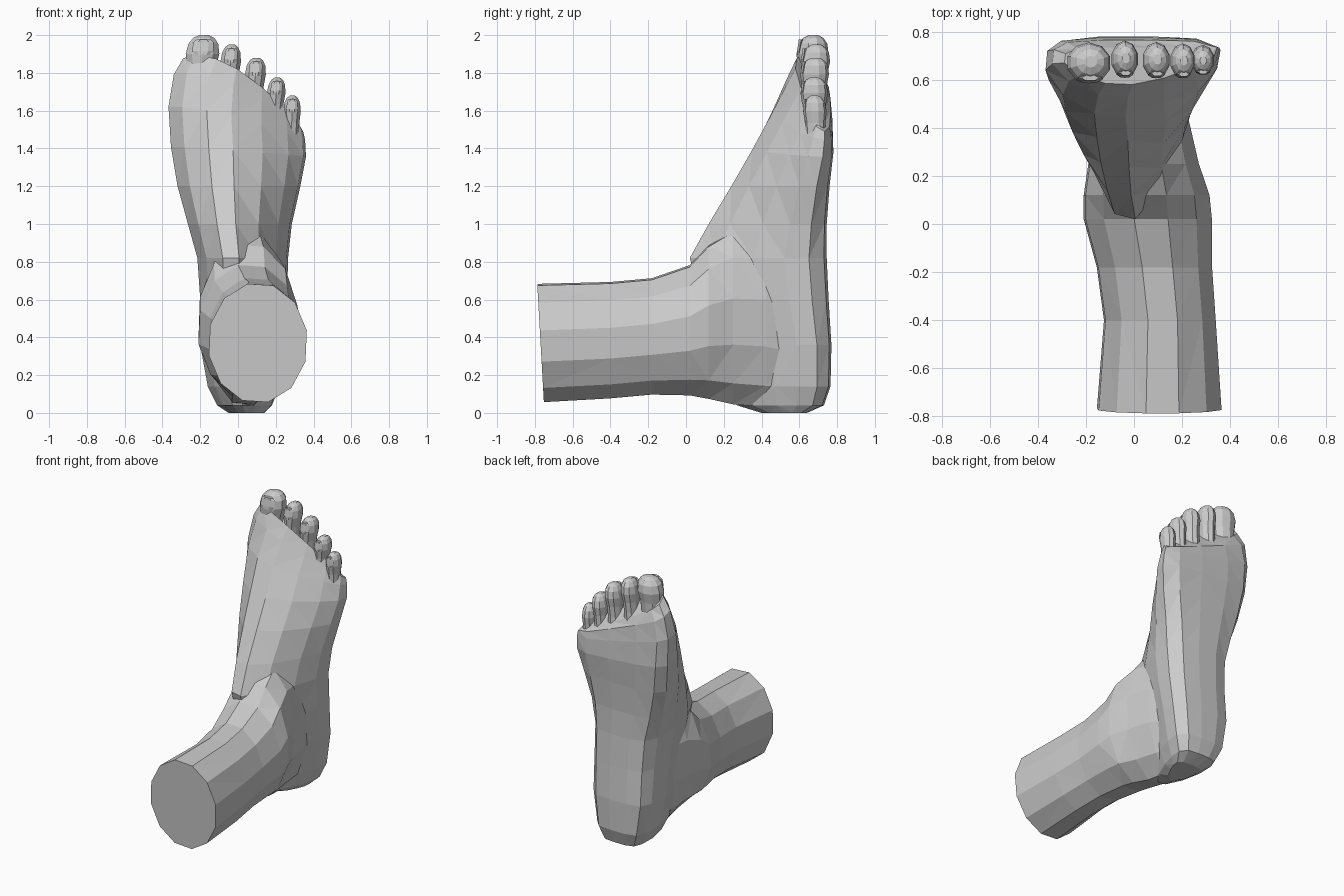
import bpy, bmesh, math
from mathutils import Vector

if "Cube" in bpy.data.objects:
    bpy.data.objects.remove(bpy.data.objects["Cube"])


def loft(name, rings):
    """Skin a list of equal-length point rings and cap both ends."""
    bm = bmesh.new()
    loops = [[bm.verts.new(p) for p in r] for r in rings]
    n = len(loops[0])
    for a, b in zip(loops, loops[1:]):
        for i in range(n):
            j = (i + 1) % n
            bm.faces.new((a[i], a[j], b[j], b[i]))
    bm.faces.new(loops[0])
    bm.faces.new(loops[-1])
    bmesh.ops.triangulate(bm, faces=bm.faces[:])
    bmesh.ops.recalc_face_normals(bm, faces=bm.faces[:])
    me = bpy.data.meshes.new(name)
    bm.to_mesh(me)
    bm.free()
    ob = bpy.data.objects.new(name, me)
    bpy.context.collection.objects.link(ob)
    return ob


def circle(n, start=0.0):
    return [(math.cos(start + 2 * math.pi * i / n),
             math.sin(start + 2 * math.pi * i / n)) for i in range(n)]


# foot: D-shaped section (u across, v from sole to instep), stacked heel to toes
PROFILE = [(.09, .04), (.3, 0), (.6, 0), (.86, .02), (1, .13), (.98, .31),
           (.87, .54), (.68, .82), (.46, 1), (.28, .97), (.1, .73), (0, .42), (.01, .17)]
# z, sideways tilt, instep lead, x left, x right, y instep, y sole
FOOT = [(0, 0, 0, -.05, .14, .40, .64),
        (.04, 0, 0, -.11, .18, .27, .73),
        (.14, 0, 0, -.16, .22, .22, .765),
        (.36, 0, 0, -.20, .25, .18, .77),
        (.60, 0, 0, -.20, .26, .08, .755),
        (.82, 0, 0, -.215, .265, .02, .745),
        (1.0, 0, 0, -.265, .285, .12, .745),
        (1.2, 0, 0, -.32, .33, .24, .76),
        (1.38, .05, .01, -.355, .36, .35, .78),
        (1.52, .16, .05, -.368, .355, .45, .775),
        (1.61, .27, .11, -.34, .345, .53, .765),
        (1.65, .32, .16, -.29, .325, .58, .735)]
foot = loft("foot", [
    [(xl + u * (xr - xl), ys + v * (yd - ys), z - tilt * (u - .5) + lead * v)
     for u, v in PROFILE]
    for z, tilt, lead, xl, xr, yd, ys in FOOT])

# lower leg: twelve-sided tube running back into the heel, with a slanted cut end
# y, x left, x right, z low, z high
LEG = [(-.77, -.16, .37, .05, .69), (-.4, -.13, .345, .07, .70),
       (-.18, -.16, .33, .09, .72), (.02, -.215, .33, .085, .79),
       (.12, -.215, .32, .065, .90), (.25, -.195, .275, .035, .98),
       (.42, -.17, .235, .02, .98), (.6, -.12, .18, .03, .85)]
leg_rings = []
for k, (y, xl, xr, z0, z1) in enumerate(LEG):
    tilt = .018 if k == 0 else 0
    leg_rings.append([((xl + xr) / 2 + c * (xr - xl) / 2, y - tilt * s,
                       (z0 + z1) / 2 + s * (z1 - z0) / 2)
                      for c, s in circle(12, math.pi / 12 * .8)])
leg = loft("leg", leg_rings)

# weld the leg and foot into one skin
mod = foot.modifiers.new("weld", 'BOOLEAN')
mod.operation = 'UNION'
mod.solver = 'EXACT'
mod.object = leg
bpy.context.view_layer.objects.active = foot
bpy.ops.object.modifier_apply(modifier="weld")
bpy.data.objects.remove(leg)
foot.name = "foot_and_leg"

# toes: narrow neck, swollen pad, rounded tip (fraction along, size)
TOE = [(0, 1.0), (.35, .88), (.55, .9), (.74, 1.04), (.88, .92), (.96, .66), (1, .3)]
# name, base x y z, tip x y z, half width, half depth
TOES = [("big_toe", (-.21, .655, 1.62), (-.18, .675, 2.0), .09, .082),
        ("second_toe", (-.055, .67, 1.6), (-.033, .69, 1.95), .055, .075),
        ("third_toe", (.075, .67, 1.54), (.098, .685, 1.88), .056, .073),
        ("fourth_toe", (.185, .675, 1.46), (.208, .68, 1.775), .05, .07),
        ("little_toe", (.28, .69, 1.36), (.288, .68, 1.68), .047, .06)]
for name, base, tip, w, d in TOES:
    base, tip = Vector(base), Vector(tip)
    rings = []
    for t, s in TOE:
        c = base.lerp(tip, t)
        rings.append([(c.x + a * w * s, c.y + b * d * s, c.z)
                      for a, b in circle(10, math.pi / 10)])
    loft(name, rings)

    # nail: small curved plate on the instep side of the tip
    nail = []
    for t, s in [(.72, .45), (.78, .62), (.9, .6), (.94, .4)]:
        c = base.lerp(tip, t)
        lift = .97 if t < .85 else .9
        nail.append([(c.x + a * w * s, c.y - d * (lift - .1 + .12 * b), c.z)
                     for a, b in [(-1, 0), (-.5, 1.2), (.5, 1.2), (1, 0), (0, -2)]])
    loft(name + "_nail", nail)
